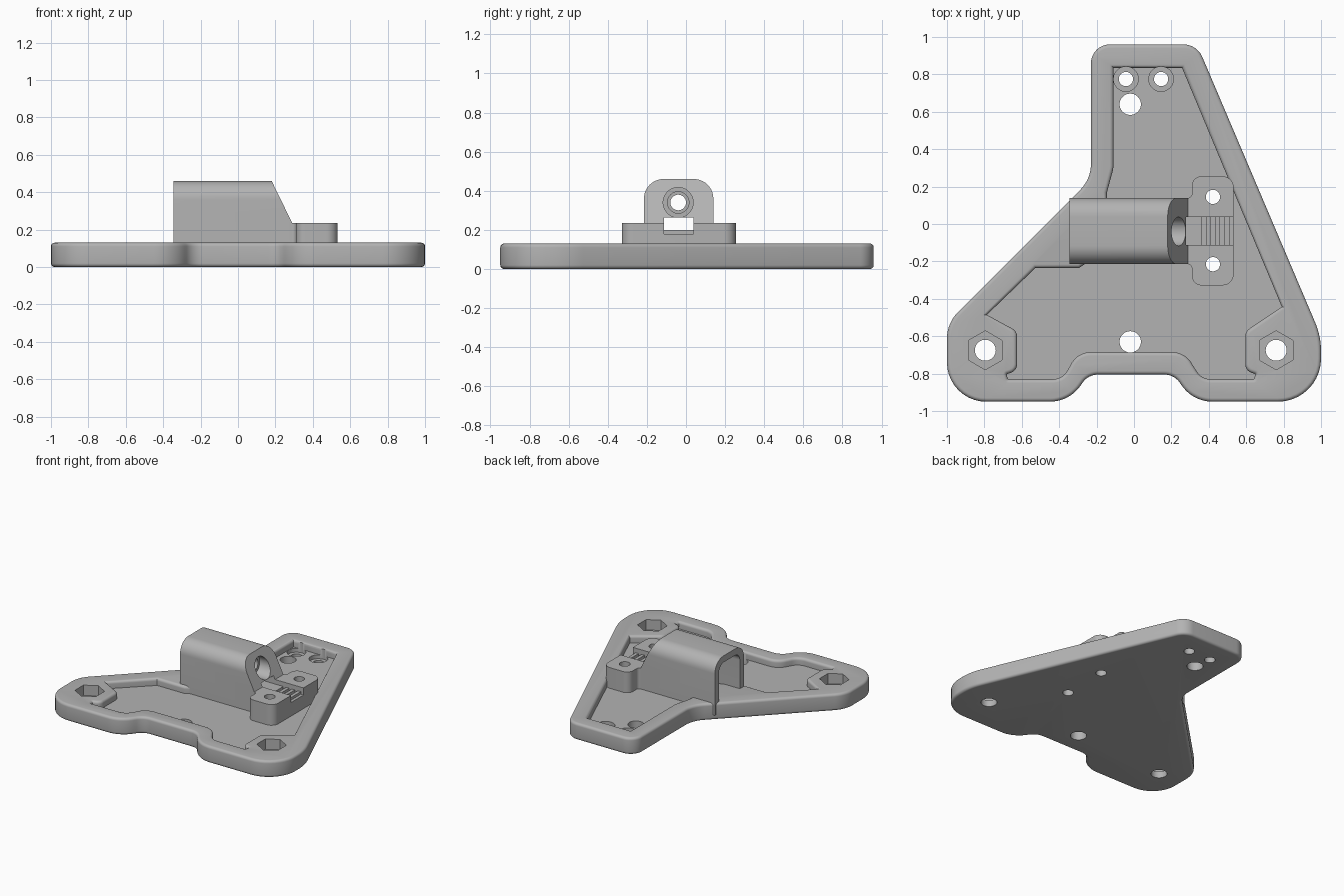
import bpy, bmesh, math
from mathutils import Vector

cube = bpy.data.objects.get("Cube")
if cube:
    bpy.data.objects.remove(cube, do_unlink=True)

grey = bpy.data.materials.new("plain grey")
grey.use_nodes = True
grey.diffuse_color = (0.45, 0.45, 0.45, 1)
grey.node_tree.nodes["Principled BSDF"].inputs["Base Color"].default_value = (0.45, 0.45, 0.45, 1)


def rounded(corners, steps=10):
    """Polygon from (x, y, radius) corners, each replaced by an arc."""
    out = []
    for i, (x, y, r) in enumerate(corners):
        p = Vector((x, y))
        if r == 0:
            out.append(p)
            continue
        u = (Vector(corners[i - 1][:2]) - p).normalized()
        v = (Vector(corners[(i + 1) % len(corners)][:2]) - p).normalized()
        half = u.angle(v) / 2
        c = p + (u + v).normalized() * r / math.sin(half)
        a = p + u * r / math.tan(half) - c
        b = p + v * r / math.tan(half) - c
        for k in range(steps + 1):
            t = k / steps
            w = a * math.sin((1 - t) * (math.pi / 2 - half) * 2) + b * math.sin(t * (math.pi / 2 - half) * 2)
            out.append(c + w.normalized() * r)
    return out


def inset(pts, d):
    """Move a counter-clockwise polygon inwards by d."""
    out = []
    for i, p in enumerate(pts):
        e = (p - pts[i - 1]).normalized()
        f = (pts[(i + 1) % len(pts)] - p).normalized()
        n, m = Vector((-e.y, e.x)), Vector((-f.y, f.x))
        out.append(p + (n + m) * d / (1 + n.dot(m)))
    return out


def loft(name, pts, rings, order=(0, 1, 2)):
    """Solid through (inset, height) rings; order swaps axes."""
    bm = bmesh.new()
    loops = []
    for d, h in rings:
        co = [(p.x, p.y, h) for p in inset(pts, d)]
        loops.append([bm.verts.new([c[k] for k in order]) for c in co])
    n = len(pts)
    for a, b in zip(loops, loops[1:]):
        for i in range(n):
            j = (i + 1) % n
            bm.faces.new((a[i], a[j], b[j], b[i]))
    bm.faces.new(loops[0][::-1])
    bm.faces.new(loops[-1])
    bmesh.ops.recalc_face_normals(bm, faces=bm.faces)
    me = bpy.data.meshes.new(name)
    bm.to_mesh(me)
    bm.free()
    me.materials.append(grey)
    ob = bpy.data.objects.new(name, me)
    bpy.context.collection.objects.link(ob)
    return ob


ALONG_X, ALONG_Y = (2, 0, 1), (0, 2, 1)


def prism(name, pts, lo, hi, order=(0, 1, 2)):
    return loft(name, [Vector(p) for p in pts], [(0, lo), (0, hi)], order)


def disc(x, y, r, lo, hi, sides=40, order=(0, 1, 2)):
    pts = [(x + r * math.sin(-k * math.tau / sides), y + r * math.cos(k * math.tau / sides))
           for k in range(sides)]
    return prism("cutter", pts, lo, hi, order)


def box(x0, x1, y0, y1, z0, z1):
    return prism("cutter", [(x0, y0), (x1, y0), (x1, y1), (x0, y1)], z0, z1)


def cut(ob, cutter):
    """Subtract the cutter and discard it."""
    mod = ob.modifiers.new("cut", 'BOOLEAN')
    mod.operation = 'DIFFERENCE'
    mod.solver = 'EXACT'
    mod.object = cutter
    bpy.context.view_layer.objects.active = ob
    bpy.ops.object.modifier_apply(modifier=mod.name)
    bpy.data.objects.remove(cutter, do_unlink=True)


TOP, FLOOR, R = 0.13, 0.075, 0.02
quarter = [k * math.pi / 10 for k in range(6)]

# Base plate with softened edges
outline = rounded([
    (-1, -0.95, 0.21), (-0.345, -0.95, 0.2), (-0.245, -0.805, 0.1),
    (0.215, -0.805, 0.1), (0.315, -0.95, 0.2), (1, -0.95, 0.23),
    (1, -0.6, 0.4), (0.337, 0.96, 0.11), (-0.23, 0.96, 0.1),
    (-0.23, 0.24, 0.2), (-1, -0.53, 0.2)])
edge = [(R * (1 - math.sin(a)), R * (1 - math.cos(a))) for a in quarter]
plate = loft("base_plate", outline, edge + [(d, TOP - h) for d, h in reversed(edge)])

# Recessed pocket with a rounded lip
pocket = rounded([
    (-0.13, 0.855, 0), (-0.13, 0.3, 0.1), (-0.165, 0.17, 0), (-0.165, 0.08, 0),
    (0.1, 0.08, 0), (0.1, -0.15, 0), (-0.2, -0.15, 0), (-0.3, -0.215, 0),
    (-0.535, -0.215, 0), (-0.82, -0.49, 0), (-0.645, -0.585, 0.03),
    (-0.645, -0.77, 0.03), (-0.705, -0.79, 0.024), (-0.69, -0.85, 0.024),
    (-0.37, -0.85, 0.11), (-0.29, -0.705, 0.1), (0.26, -0.705, 0.1),
    (0.35, -0.85, 0.11), (0.655, -0.85, 0.024), (0.675, -0.79, 0.024),
    (0.615, -0.77, 0.03), (0.615, -0.585, 0.03), (0.815, -0.45, 0), (0.27, 0.855, 0)])
lip = [(R * math.sin(a), TOP - R + R * math.cos(a)) for a in quarter]
cut(plate, loft("cutter", pocket, [(0, 0.2)] + lip + [(R, FLOOR)]))

# Hexagonal nut seats and counterbores
for x in (-0.795, 0.76):
    cut(plate, disc(x, -0.675, 0.104, 0.05, 0.3, 6))
    cut(plate, disc(x, -0.675, 0.056, -0.1, 0.3))
for x in (-0.043, 0.145):
    cut(plate, disc(x, 0.775, 0.066, 0.045, 0.3))
    cut(plate, disc(x, 0.775, 0.038, -0.1, 0.3))
for y in (-0.63, 0.64):
    cut(plate, disc(-0.02, y, 0.057, -0.1, 0.3))

# Arched housing with sloping nose
arch = rounded([(-0.215, 0.04, 0), (0.14, 0.04, 0), (0.14, 0.46, 0.1), (-0.215, 0.46, 0.1)])
housing = loft("arched_housing", arch, [(0, -0.345), (0, 0.3)], ALONG_X)
cut(housing, prism("cutter", [(0.136, 0.55), (0.29, 0.235), (0.6, 0.235), (0.6, 0.55)],
                   -0.5, 0.5, ALONG_Y))
tunnel = rounded([(-0.165, -0.1, 0), (0.09, -0.1, 0), (0.09, 0.41, 0.06), (-0.165, 0.41, 0.06)])
cut(housing, loft("cutter", tunnel, [(0, -0.6), (0, 0.09)], ALONG_X))
for r, start in ((0.04, 0), (0.055, 0.13), (0.077, 0.16)):
    cut(housing, disc(-0.04, 0.34, r, start, 0.6, 40, ALONG_X))

# Clamp foot blending into the housing
foot = loft("clamp_foot", rounded([
    (0.31, -0.328, 0.05), (0.533, -0.328, 0.06), (0.533, 0.255, 0.06), (0.31, 0.255, 0.05),
    (0.31, 0.139, 0.025), (0.25, 0.139, 0), (0.25, -0.214, 0), (0.31, -0.214, 0.025)]),
    [(0, 0.04), (0, 0.235)])
cut(foot, box(0.2, 0.6, -0.113, 0.038, 0.2, 0.3))
cut(housing, box(0, 0.6, -0.113, 0.038, 0.2, 0.262))

# Toothed groove
for k in range(4):
    x = 0.36 + 0.05 * k
    cut(foot, box(x, x + 0.024, -0.113, 0.038, 0.18, 0.22))

# Screw holes through foot and plate
for y in (-0.215, 0.145):
    for part in (foot, plate):
        cut(part, disc(0.422, y, 0.038, -0.1, 0.5))

# Smooth curved faces, keep hard edges
bpy.ops.object.select_all(action='DESELECT')
for part in (plate, housing, foot):
    part.select_set(True)
bpy.context.view_layer.objects.active = plate
bpy.ops.object.shade_smooth_by_angle(angle=math.radians(30))
